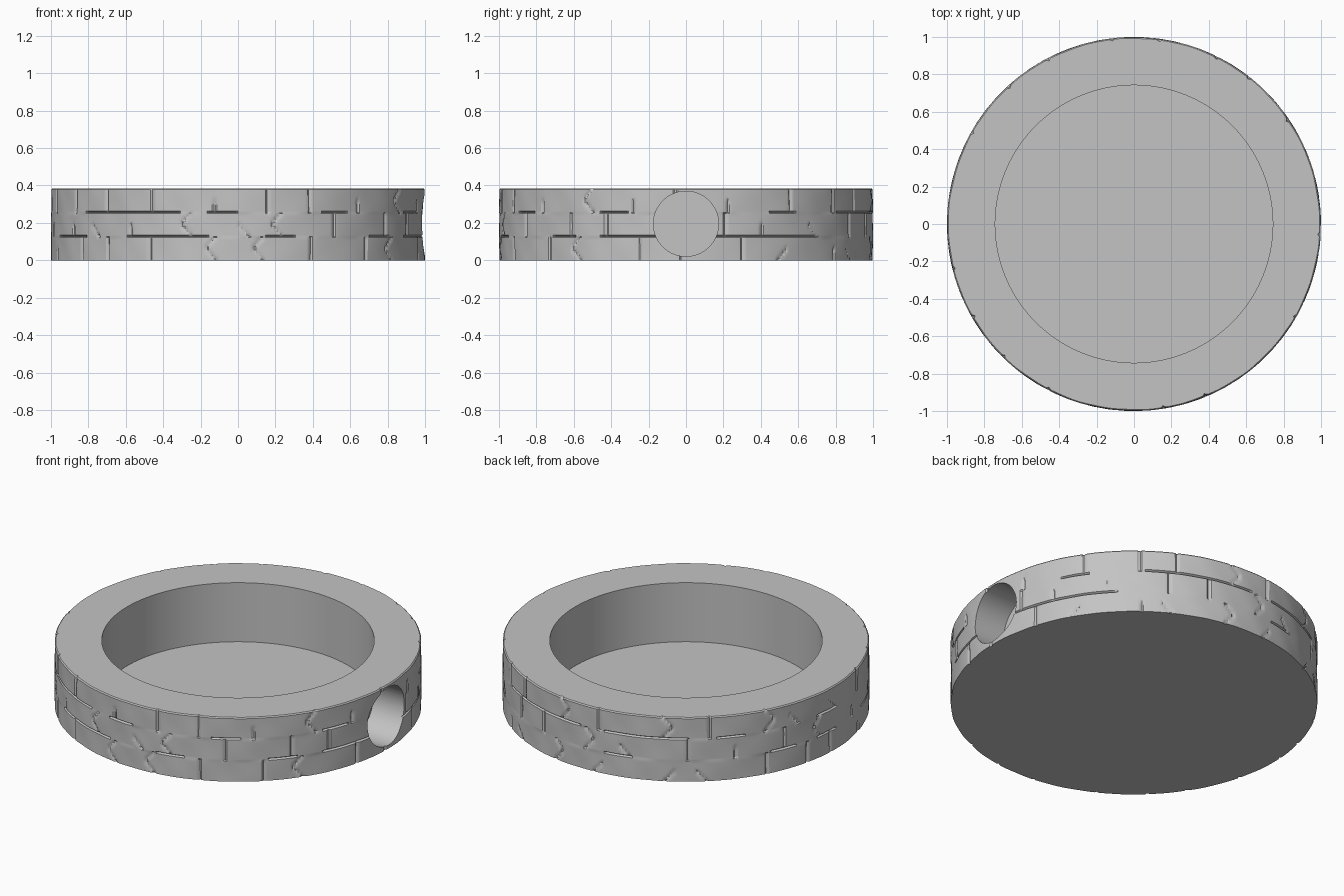
import bpy, bmesh, math, random

random.seed(7)
if "Cube" in bpy.data.objects:
    bpy.data.objects.remove(bpy.data.objects["Cube"])

HEIGHT, SEGMENTS, COURSES, SAMPLES = 0.385, 720, 3, 8
COURSE_H = HEIGHT / COURSES
GROOVE_W, DEPTH = 0.011, 0.011

stone = bpy.data.materials.new("stone grey")
stone.use_nodes = True
stone.diffuse_color = (0.55, 0.55, 0.55, 1)
bsdf = stone.node_tree.nodes["Principled BSDF"]
bsdf.inputs["Base Color"].default_value = (0.55, 0.55, 0.55, 1)


# Staggered vertical joints: some straight, some chevrons, some partial
def make_course(index):
    count = 22
    joints = []
    for i in range(count):
        angle = (i + 0.5 * index + random.uniform(-0.25, 0.25)) * math.tau / count
        bend = random.choice([0, 0, 0, -0.06, 0.06])
        reach = random.choice([0.5, 1, 1])
        joints.append((angle % math.tau, bend, reach))
    return joints


courses = [make_course(i) for i in range(COURSES)]
bed_dashes = [[random.random() < 0.45 for _ in range(40)] for _ in range(COURSES + 1)]


def wall_radius(angle, course, t):
    groove = 0
    for joint, bend, reach in courses[course]:
        if t > reach:
            continue
        gap = angle - joint - bend * (1 - abs(2 * t - 1))
        gap = abs((gap + math.pi) % math.tau - math.pi)
        groove = max(groove, 1 - gap / GROOVE_W)
    # Interrupted horizontal beds between the courses
    bed = course if t < 0.5 else course + 1
    if 0 < bed < COURSES and min(t, 1 - t) < 0.01:
        if bed_dashes[bed][int(angle / math.tau * 40) % 40]:
            groove = 1
    ripple = 0.0015 * math.sin(angle * 23 + course * 2) * math.sin(t * 3 + angle * 9)
    return 0.9985 + ripple - DEPTH * groove


# Dish body: carved outer wall, flat rim, deep recess and thin floor
bm = bmesh.new()


def ring(radius_at, z):
    verts = []
    for i in range(SEGMENTS):
        a = i * math.tau / SEGMENTS
        r = radius_at(a)
        verts.append(bm.verts.new((r * math.cos(a), r * math.sin(a), z)))
    return verts


levels = [(0, 0, 0)]
for c in range(COURSES):
    if c:
        levels.append((c, 0, c * COURSE_H))
    for s in range(SAMPLES):
        t = 0.05 + 0.9 * s / (SAMPLES - 1)
        levels.append((c, t, (c + t) * COURSE_H))
rings = [ring(lambda a: wall_radius(a, c, t), z) for c, t, z in levels]
rings.append(ring(lambda a: wall_radius(a, COURSES - 1, 1) - 0.006, HEIGHT))
rings.append(ring(lambda a: 0.742, HEIGHT))
rings.append(ring(lambda a: 0.742, 0.03))
for low, high in zip(rings, rings[1:]):
    for i in range(SEGMENTS):
        j = (i + 1) % SEGMENTS
        bm.faces.new((low[i], low[j], high[j], high[i]))
bm.faces.new(rings[0][::-1])
bm.faces.new(rings[-1])
bmesh.ops.recalc_face_normals(bm, faces=bm.faces)
mesh = bpy.data.meshes.new("round_dish")
bm.to_mesh(mesh)
bm.free()
mesh.materials.append(stone)
dish = bpy.data.objects.new("round_dish", mesh)
bpy.context.collection.objects.link(dish)

# Round blind socket bored into the side
bpy.ops.mesh.primitive_cylinder_add(vertices=96, radius=0.174, depth=0.44,
                                    location=(1.0, 0, 0.195),
                                    rotation=(0, math.pi / 2, 0))
cutter = bpy.context.object
cutter.name = "socket_cutter"
cutter.hide_render = True
cutter.data.materials.append(stone)

bpy.ops.object.select_all(action='DESELECT')
dish.select_set(True)
bpy.context.view_layer.objects.active = dish
cut = dish.modifiers.new("socket", 'BOOLEAN')
cut.operation = 'DIFFERENCE'
cut.solver = 'EXACT'
cut.object = cutter
bpy.ops.object.modifier_apply(modifier=cut.name)
bpy.data.objects.remove(cutter)
bpy.ops.object.shade_smooth_by_angle(angle=math.radians(30))
